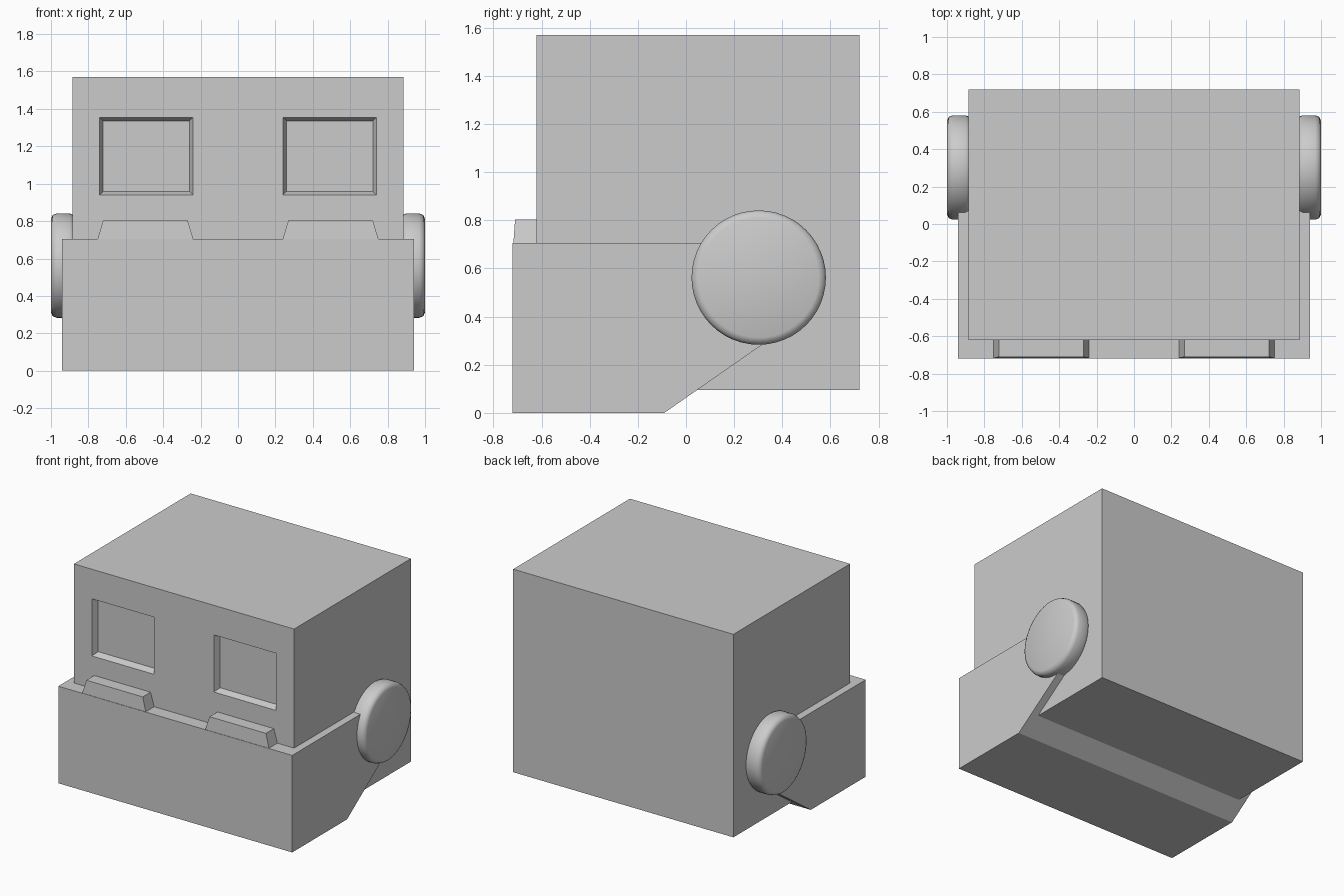
import bpy, bmesh
from math import pi
from mathutils import Matrix, Vector

if "Cube" in bpy.data.objects:
    bpy.data.objects.remove(bpy.data.objects["Cube"])

grey = bpy.data.materials.new("light_grey")
grey.use_nodes = True
grey.diffuse_color = (0.6, 0.6, 0.6, 1)
grey.node_tree.nodes["Principled BSDF"].inputs["Base Color"].default_value = (0.6, 0.6, 0.6, 1)


def add_object(name, bm, smooth=False):
    bmesh.ops.recalc_face_normals(bm, faces=bm.faces)
    for f in bm.faces:
        f.smooth = smooth
    mesh = bpy.data.meshes.new(name)
    bm.to_mesh(mesh)
    bm.free()
    mesh.materials.append(grey)
    obj = bpy.data.objects.new(name, mesh)
    bpy.context.collection.objects.link(obj)
    return obj


def box(low, high):
    bm = bmesh.new()
    low, high = Vector(low), Vector(high)
    size = high - low
    bmesh.ops.create_cube(bm, size=1, matrix=Matrix.Translation((low + high) / 2)
                          @ Matrix.Diagonal((*size, 1)))
    return bm


# Head: a box with two square eye sockets sunk into the front
FRONT = -0.62
bm = box((-0.885, FRONT, 0.095), (0.885, 0.72, 1.57))
cuts = [((x, 0, 0), (1, 0, 0)) for x in (-0.74, -0.24, 0.24, 0.74)]
cuts += [((0, 0, z), (0, 0, 1)) for z in (0.94, 1.355)]
for co, no in cuts:
    bmesh.ops.bisect_plane(bm, geom=bm.verts[:] + bm.edges[:] + bm.faces[:],
                           plane_co=co, plane_no=no)
bm.normal_update()
sockets = []
for f in bm.faces:
    c = f.calc_center_median()
    if f.normal.y < -0.9 and 0.24 < abs(c.x) < 0.74 and 0.94 < c.z < 1.355:
        sockets.append(f)
bmesh.ops.inset_individual(bm, faces=sockets, thickness=0.027, depth=-0.045)
add_object("head", bm)

# Jaw: side profile extruded across the width
bm = bmesh.new()
profile = [(-0.72, 0), (-0.09, 0), (0.34, 0.3), (0.34, 0.705), (-0.72, 0.705)]
face = bm.faces.new([bm.verts.new((-0.94, y, z)) for y, z in profile])
ext = bmesh.ops.extrude_face_region(bm, geom=[face])
bmesh.ops.translate(bm, vec=(1.88, 0, 0),
                    verts=[v for v in ext["geom"] if isinstance(v, bmesh.types.BMVert)])
add_object("jaw", bm)

for side, s in (("left", 1), ("right", -1)):
    # Tooth: a block on the jaw ledge, narrowing upwards
    bm = box((-0.26, -0.718, 0.69), (0.26, -0.61, 0.803))
    for v in bm.verts:
        if v.co.z > 0.75:
            v.co.x *= 0.87
            if v.co.y < -0.7:
                v.co.y += 0.008
        v.co.x += s * 0.495
    add_object(side + "_tooth", bm)

    # Hinge: a soft-edged disc on the side of the head
    bm = bmesh.new()
    place = Matrix.Translation((s * 0.935, 0.302, 0.562)) @ Matrix.Rotation(pi / 2, 4, "Y")
    bmesh.ops.create_cone(bm, cap_ends=True, segments=48, radius1=0.279, radius2=0.279,
                          depth=0.13, matrix=place)
    rims = [e for e in bm.edges if any(len(f.verts) > 4 for f in e.link_faces)]
    bmesh.ops.bevel(bm, geom=rims, offset=0.03, segments=2, profile=0.5, affect="EDGES")
    add_object(side + "_hinge", bm, smooth=True)
